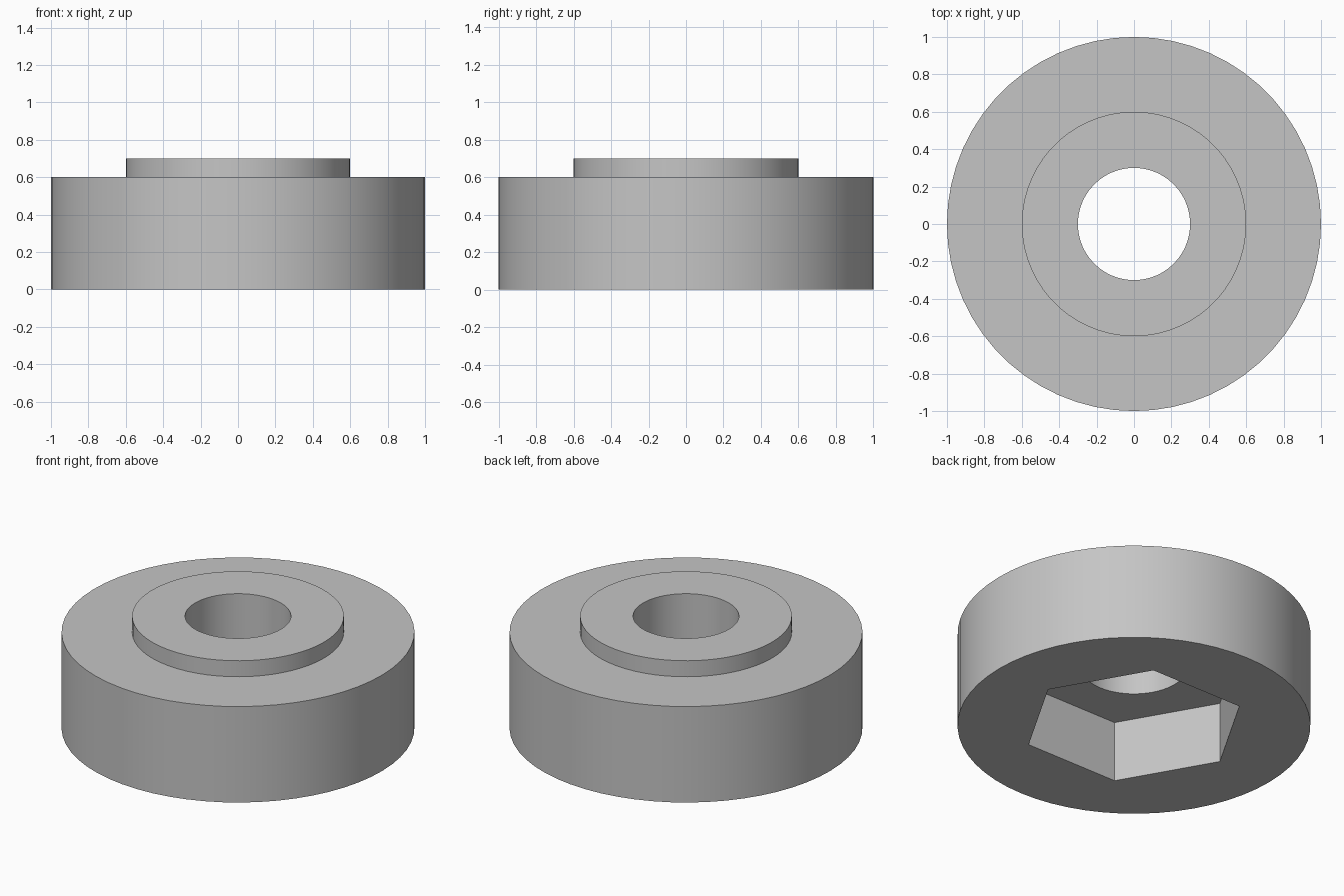
import bpy
import bmesh
from math import cos, sin, pi

cube = bpy.data.objects.get("Cube")
if cube:
    bpy.data.objects.remove(cube, do_unlink=True)

SIDES = 60          # a multiple of six, so the hex corners fall on ring points
HEX_FLAT = 0.55     # centre to flat of the nut pocket


def circle(radius):
    return lambda angle: radius


def hexagon(angle):
    # Corners lie on the x axis
    return HEX_FLAT / cos((angle % (pi / 3)) - pi / 6)


# Closed section: outer wall, collar, bore, then nut pocket
SECTION = [
    (circle(1.0), 0.0),
    (circle(1.0), 0.6),
    (circle(0.6), 0.6),
    (circle(0.6), 0.7),
    (circle(0.3), 0.7),
    (circle(0.3), 0.38),
    (hexagon, 0.38),
    (hexagon, 0.0),
]

bm = bmesh.new()
rings = []
for radius, z in SECTION:
    ring = []
    for i in range(SIDES):
        a = 2 * pi * i / SIDES
        r = radius(a)
        ring.append(bm.verts.new((r * cos(a), r * sin(a), z)))
    rings.append(ring)

# Join each ring to the next, and the last back to the first
for k, lower in enumerate(rings):
    upper = rings[(k + 1) % len(rings)]
    for i in range(SIDES):
        j = (i + 1) % SIDES
        bm.faces.new((lower[i], lower[j], upper[j], upper[i]))
bmesh.ops.recalc_face_normals(bm, faces=bm.faces)

mesh = bpy.data.meshes.new("collared_wheel")
bm.to_mesh(mesh)
bm.free()
wheel = bpy.data.objects.new("collared_wheel", mesh)
bpy.context.collection.objects.link(wheel)

# Plain grey
grey = bpy.data.materials.new("light_grey")
grey.use_nodes = True
colour = (0.56, 0.56, 0.56, 1)
grey.diffuse_color = colour
grey.node_tree.nodes["Principled BSDF"].inputs["Base Color"].default_value = colour
mesh.materials.append(grey)

# Smooth round walls, crisp rims and pocket corners
bpy.ops.object.select_all(action="DESELECT")
wheel.select_set(True)
bpy.context.view_layer.objects.active = wheel
bpy.ops.object.shade_smooth_by_angle(angle=pi / 6)
